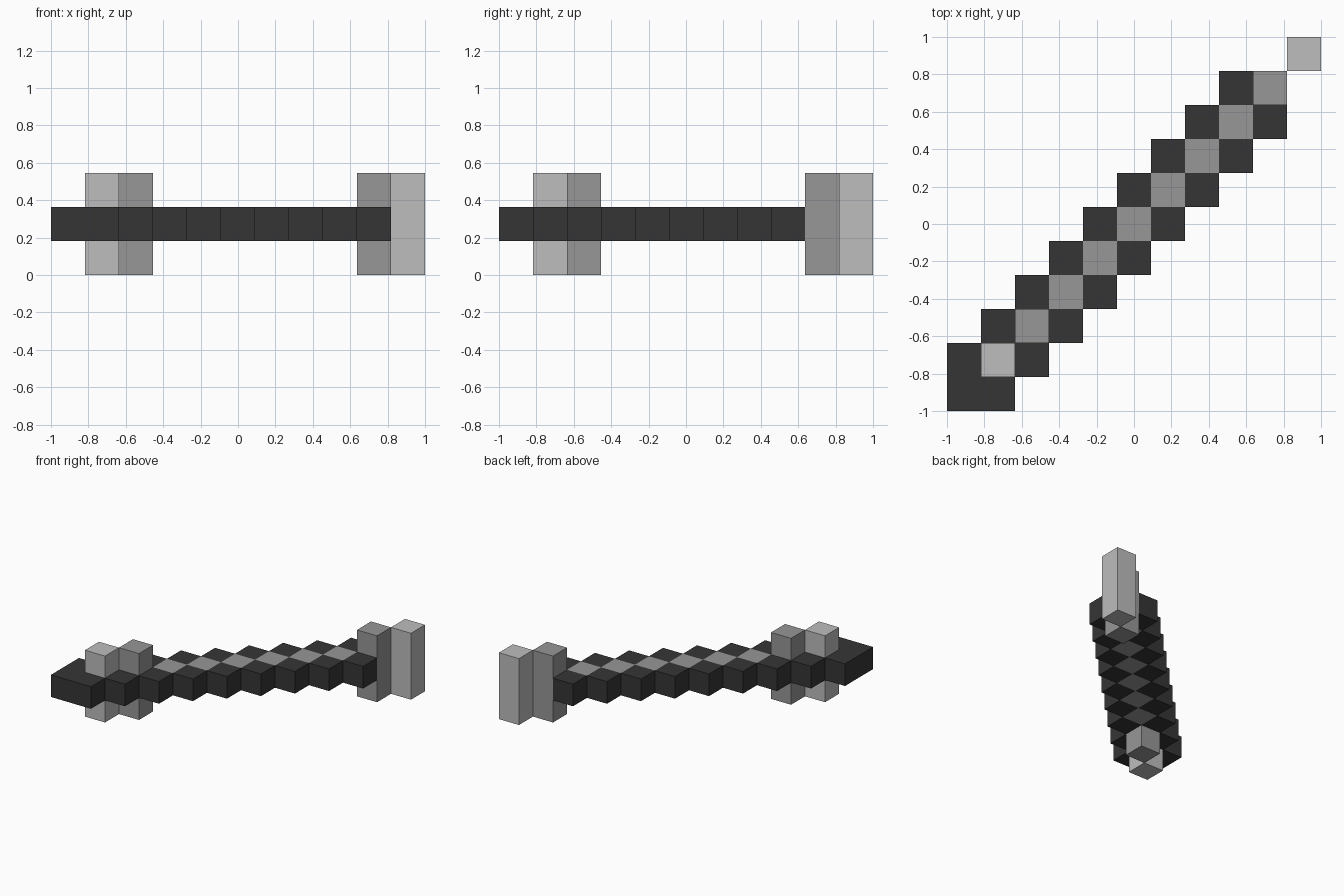
import bpy
import bmesh

cube = bpy.data.objects.get("Cube")
if cube:
    bpy.data.objects.remove(cube, do_unlink=True)

U = 2 / 11  # one block: the model spans 11 x 11 x 3 blocks


def make_material(name, value):
    mat = bpy.data.materials.new(name)
    mat.use_nodes = True
    colour = (value, value, value, 1)
    mat.diffuse_color = colour
    mat.node_tree.nodes["Principled BSDF"].inputs["Base Color"].default_value = colour
    return mat


DARK = make_material("charcoal", 0.036)
GREY = make_material("mid grey", 0.31)
LIGHT = make_material("light grey", 0.51)


def prism(name, outline, z0, z1, mat):
    """Extrude a flat outline, given in block units, from z0 to z1."""
    bm = bmesh.new()
    base = bm.faces.new([bm.verts.new((x * U - 1, y * U - 1, z0 * U)) for x, y in outline])
    top = bmesh.ops.extrude_face_region(bm, geom=[base])["geom"]
    bmesh.ops.translate(bm, vec=(0, 0, (z1 - z0) * U),
                        verts=[v for v in top if isinstance(v, bmesh.types.BMVert)])
    bmesh.ops.recalc_face_normals(bm, faces=bm.faces[:])
    mesh = bpy.data.meshes.new(name)
    bm.to_mesh(mesh)
    bm.free()
    mesh.materials.append(mat)
    obj = bpy.data.objects.new(name, mesh)
    bpy.context.collection.objects.link(obj)
    return obj


def block(name, i, j, z0, z1, mat):
    return prism(name, [(i, j), (i + 1, j), (i + 1, j + 1), (i, j + 1)], z0, z1, mat)


# L-shaped end cap of the handle
prism("end_cap", [(0, 0), (2, 0), (2, 1), (1, 1), (1, 2), (0, 2)], 1, 2, DARK)

# Dark stepped rails on both sides of the diagonal
for i in range(1, 9):
    block(f"left_rail_{i}", i + 1, i, 1, 2, DARK)
    block(f"right_rail_{i}", i, i + 1, 1, 2, DARK)

# Grey core along the diagonal
for i in range(3, 9):
    block(f"core_{i}", i, i, 1, 2, GREY)

# Upright posts at both ends
block("outer_post_handle", 1, 1, 0, 3, LIGHT)
block("inner_post_handle", 2, 2, 0, 3, GREY)
block("inner_post_tip", 9, 9, 0, 3, GREY)
block("outer_post_tip", 10, 10, 0, 3, LIGHT)
